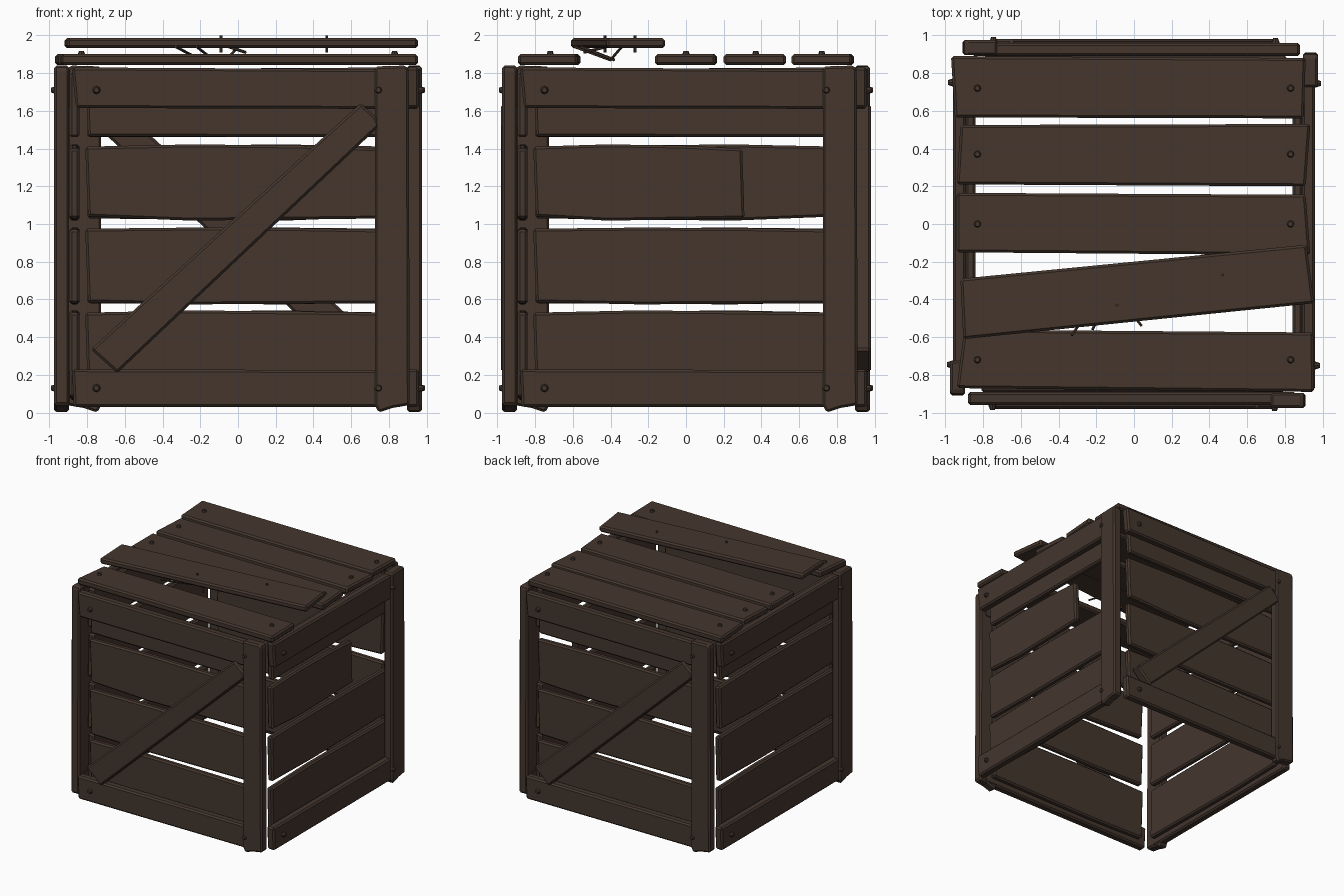
import bpy, bmesh, math
from mathutils import Matrix, Vector

if "Cube" in bpy.data.objects:
    bpy.data.objects.remove(bpy.data.objects["Cube"])

wood = bpy.data.materials.new("dark_brown_wood")
wood.diffuse_color = (0.058, 0.037, 0.027, 1)
wood.use_nodes = True
wood.node_tree.nodes["Principled BSDF"].inputs["Base Color"].default_value = wood.diffuse_color


def finish(name, bm, mat):
    bmesh.ops.transform(bm, matrix=mat, verts=bm.verts)
    bmesh.ops.recalc_face_normals(bm, faces=bm.faces)
    me = bpy.data.meshes.new(name)
    bm.to_mesh(me)
    bm.free()
    me.materials.append(wood)
    ob = bpy.data.objects.new(name, me)
    bpy.context.collection.objects.link(ob)
    return ob


def board(name, outline, d0, d1, mat=Matrix(), bevel=0.013):
    """Extrude a flat outline from depth d0 to d1 and chamfer its edges."""
    bm = bmesh.new()
    face = bm.faces.new([bm.verts.new((a, b, d0)) for a, b in outline])
    ext = bmesh.ops.extrude_face_region(bm, geom=[face])
    top = [g for g in ext["geom"] if isinstance(g, bmesh.types.BMVert)]
    bmesh.ops.translate(bm, verts=top, vec=(0, 0, d1 - d0))
    ob = finish(name, bm, mat)
    mod = ob.modifiers.new("chamfer", "BEVEL")
    mod.width = bevel
    mod.segments = 1
    mod.limit_method = "ANGLE"
    mod.angle_limit = math.radians(30)
    return ob


def nail(name, a, b, d, mat=Matrix()):
    """Domed eight-sided nail head."""
    bm = bmesh.new()
    bmesh.ops.create_cone(bm, cap_ends=True, segments=8, radius1=0.023,
                          radius2=0.013, depth=0.03)
    finish(name, bm, mat @ Matrix.Translation((a, b, d)))


def spike(name, p, q):
    """Thin nail shaft between two points."""
    p, q = Vector(p), Vector(q)
    bm = bmesh.new()
    bmesh.ops.create_cone(bm, cap_ends=True, segments=6, radius1=0.008,
                          radius2=0.008, depth=(q - p).length)
    rot = (q - p).to_track_quat("Z", "Y").to_matrix().to_4x4()
    finish(name, bm, Matrix.Translation((p + q) / 2) @ rot)


def bowed(u0, u1, z0, z1, bow, tilt):
    """Slat outline with slightly warped long edges."""
    m = u0 + (u1 - u0) * 0.35
    n = u0 + (u1 - u0) * 0.7
    return [(u0 + 0.015, z0 + tilt), (m, z0 - bow), (n, z0 - bow / 2), (u1, z0),
            (u1 - 0.012, z1 - tilt), (n, z1 + bow / 2), (m, z1 + bow), (u0, z1)]


# Four sides, each with slats, two rails and one corner post
slats = [(0.08, 0.53, 0.012, 0.0), (0.58, 0.975, 0.006, 0.005),
         (1.03, 1.41, 0.012, 0.01), (1.46, 1.80, -0.003, 0.005)]
for k, side in enumerate(("front", "right", "back", "left")):
    mat = Matrix.Rotation(k * math.pi / 2, 4, "Z") @ Matrix.Rotation(math.pi / 2, 4, "X")
    for i, (z0, z1, bow, tilt) in enumerate(slats):
        # One slat on the right is snapped short
        end = 0.31 if (side == "right" and i == 2) else 0.80
        board(f"{side}_slat_{i + 1}", bowed(-0.81, end, z0, z1, bow, tilt),
              0.84, 0.893, mat)
    board(f"{side}_bottom_rail",
          [(-0.87, 0.03), (0.86, 0.03), (0.86, 0.225), (-0.88, 0.23)], 0.89, 0.96, mat)
    board(f"{side}_top_rail",
          [(-0.86, 1.615), (0.86, 1.61), (0.86, 1.82), (-0.88, 1.83)], 0.89, 0.96, mat)
    board(f"{side}_corner_post",
          [(0.745, 0.0), (0.82, 0.025), (0.91, 0.04), (0.905, 1.82), (0.89, 1.84),
           (0.725, 1.835), (0.725, 0.04)], 0.895, 0.975, mat, 0.016)
    for z in (0.13, 1.71):
        nail(f"{side}_rail_nail", -0.75, z, 0.97, mat)
        nail(f"{side}_post_nail", 0.745, z, 0.975, mat)
    if side in ("front", "back"):
        board(f"{side}_diagonal_brace",
              [(-0.78, 0.335), (-0.64, 0.21), (0.75, 1.52), (0.73, 1.57), (0.65, 1.64)],
              0.893, 0.98, mat)

# Lid planks nailed flat
lid = {
    "lid_plank_back": [(-0.95, 0.565), (0.90, 0.56), (0.91, 0.88), (-0.97, 0.89)],
    "lid_plank_second": [(-0.94, 0.21), (0.91, 0.20), (0.935, 0.53), (-0.92, 0.525)],
    "lid_plank_middle": [(-0.94, -0.15), (0.935, -0.165), (0.91, 0.155), (-0.94, 0.165)],
    "lid_plank_front": [(-0.94, -0.87), (0.955, -0.89), (0.95, -0.575), (-0.90, -0.56)],
}
for name, outline in lid.items():
    board(name, outline, 1.842, 1.90)
    y = round(sum(p[1] for p in outline) / 4, 2)
    for x in (-0.83, 0.83):
        nail(name + "_nail", x, y, 1.903)

# Pried-up plank with its pulled nails
board("loose_lid_plank", [(-0.905, -0.61), (0.955, -0.42), (0.915, -0.11), (-0.92, -0.29)],
      1.932, 1.985)
for x, y in ((-0.09, -0.43), (0.47, -0.27)):
    spike("loose_plank_nail", (x, y, 1.91), (x, y, 2.0))
for p, q in (((-0.33, -0.59, 1.94), (-0.2, -0.40, 1.87)),
             ((-0.22, -0.56, 1.94), (-0.13, -0.38, 1.87)),
             ((0.04, -0.54, 1.91), (-0.05, -0.42, 1.94)),
             ((0.0, -0.34, 1.94), (-0.06, -0.40, 1.87))):
    spike("bent_nail", p, q)
